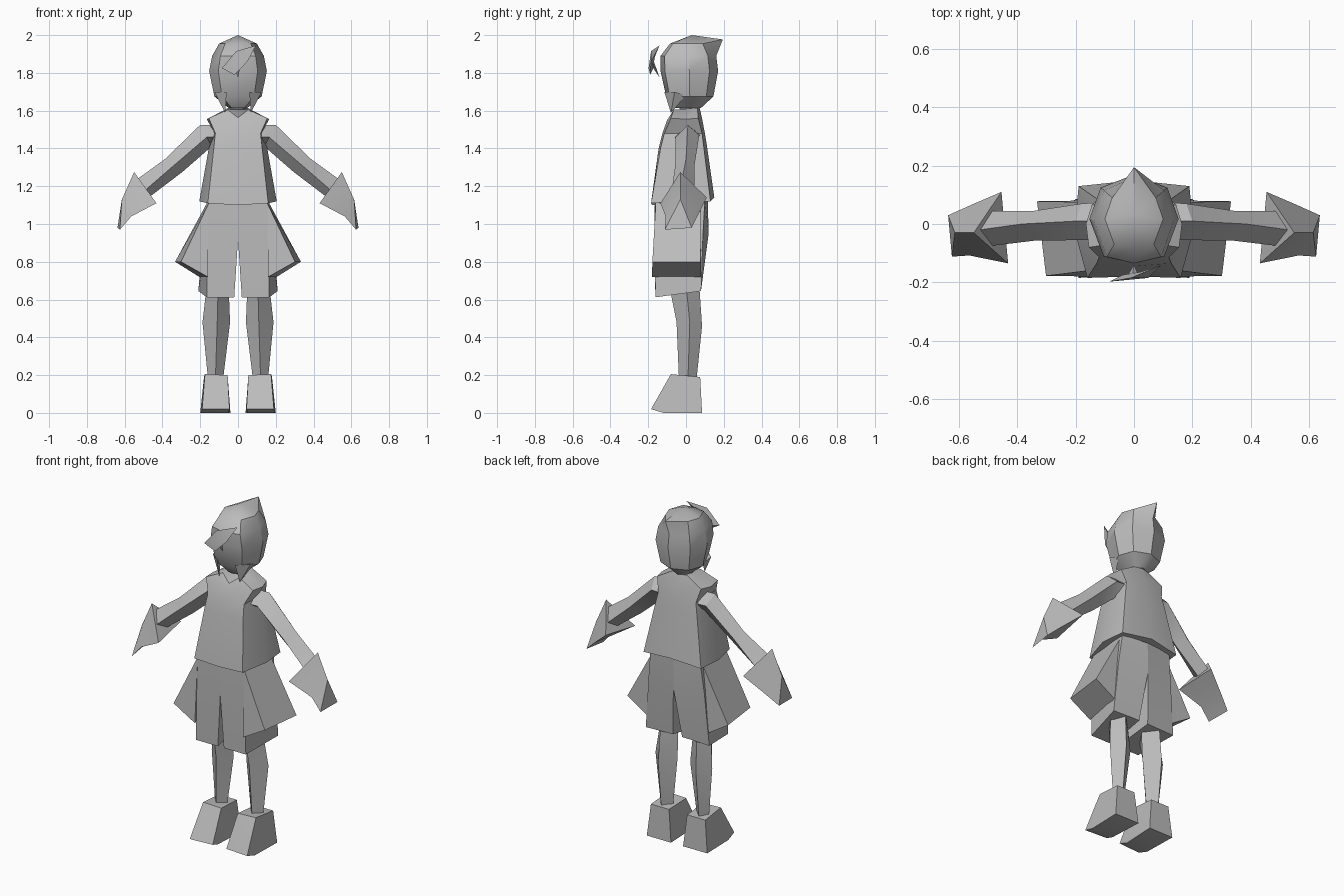
import bpy, bmesh, math
from mathutils import Vector

mat = bpy.data.materials.new("plain_grey")
mat.diffuse_color = (0.5, 0.5, 0.5, 1)


def finish(name, bm, mirror=False, smooth=30):
    bmesh.ops.recalc_face_normals(bm, faces=bm.faces)
    me = bpy.data.meshes.new(name)
    bm.to_mesh(me)
    bm.free()
    me.materials.append(mat)
    ob = bpy.data.objects.new(name, me)
    bpy.context.collection.objects.link(ob)
    if mirror:
        m = ob.modifiers.new("Mirror", 'MIRROR')
        m.use_mirror_merge = False
    bpy.ops.object.select_all(action='DESELECT')
    ob.select_set(True)
    bpy.context.view_layer.objects.active = ob
    bpy.ops.object.shade_smooth_by_angle(angle=math.radians(smooth))
    return ob


def loft(name, rings, mirror=False, smooth=30):
    """Skin equal-length rings; a one-point ring makes a tip."""
    bm = bmesh.new()
    vs = [[bm.verts.new(p) for p in r] for r in rings]
    n = max(len(r) for r in vs)
    for a, b in zip(vs, vs[1:]):
        for i in range(n):
            j = (i + 1) % n
            if len(b) == 1:
                bm.faces.new((a[i], a[j], b[0]))
            else:
                bm.faces.new((a[i], a[j], b[j], b[i]))
    for r in (vs[0], vs[-1]):
        if len(r) > 2:
            bm.faces.new(r)
    return finish(name, bm, mirror, smooth)


def whole(half):
    """Complete a ring from its +x half, front centre to back centre."""
    return half + [(-x, y, z) for x, y, z in reversed(half) if x > 0]


# Head: front, cheek, side, rear and back points on each level
def head_ring(z, w, front, back, tip=None):
    mid = (front + back) / 2
    return whole([(0, front, z), (w * .68, front * .85 + mid * .15, z), (w, mid, z),
                  (w * .75, back * .7 + mid * .3, z), tip or (0, back, z)])

loft("head", [head_ring(1.615, .05, -.06, .08), head_ring(1.675, .125, -.105, .145),
              head_ring(1.81, .153, -.135, .17), head_ring(1.89, .137, -.135, .16),
              head_ring(1.955, .1, -.085, .12, (0, .195, 1.977)), [(0, .03, 2.0)]], smooth=35)

# Pointed hair locks beside the face
loft("side_lock", [[(.06, -.115, 1.70), (.125, -.06, 1.70), (.11, .0, 1.68)],
                   [(.068, -.08, 1.588)]], True)

# Curled fringe in front of the forehead
loft("fringe", [[(.095, -.14, 1.945)],
                [(-.01, -.185, 1.915), (.05, -.185, 1.86), (.02, -.165, 1.885)],
                [(-.085, -.198, 1.825), (-.02, -.19, 1.79), (-.04, -.175, 1.82)]][::-1])
loft("fringe_tip", [[(-.03, -.19, 1.85), (.02, -.185, 1.87), (-.005, -.17, 1.86)],
                    [(0, -.14, 1.775)]])

# Neck
loft("neck", [[(.05 * math.cos(a * math.pi / 3), .01 + .05 * math.sin(a * math.pi / 3), z)
               for a in range(6)] for z in (1.52, 1.65)])

# Flared jacket with a V neckline
loft("jacket", [
    whole([(0, -.18, 1.10), (.16, -.185, 1.11), (.205, -.02, 1.12), (.19, .13, 1.12), (0, .15, 1.14)]),
    whole([(0, -.145, 1.40), (.128, -.135, 1.40), (.155, .0, 1.40), (.14, .095, 1.40), (0, .11, 1.42)]),
    whole([(0, -.125, 1.48), (.12, -.115, 1.48), (.125, .0, 1.48), (.125, .085, 1.48), (0, .10, 1.48)]),
    whole([(0, -.10, 1.55), (.155, -.08, 1.56), (.165, .0, 1.555), (.145, .065, 1.56), (0, .085, 1.56)]),
    whole([(0, -.085, 1.563), (.055, -.065, 1.605), (.06, .0, 1.61), (.05, .06, 1.615), (0, .072, 1.615)])])

# Arms: top, front, bottom, back
loft("arm", [
    [(.10, .01, 1.525), (.10, -.06, 1.46), (.10, .02, 1.40), (.10, .075, 1.47)],
    [(.20, .01, 1.525), (.165, -.055, 1.46), (.14, .02, 1.41), (.18, .07, 1.47)],
    [(.385, .0, 1.345), (.34, -.057, 1.31), (.295, .0, 1.275), (.345, .045, 1.31)],
    [(.53, -.02, 1.24), (.49, -.075, 1.18), (.46, -.01, 1.15), (.49, .045, 1.18)]], True)

# Wide cuffs tapering into simple hands
loft("hand", [
    [(.55, -.03, 1.275), (.432, -.135, 1.11), (.455, .11, 1.14)],
    [(.583, -.03, 1.20), (.565, -.108, 1.04), (.56, .065, 1.05)],
    [(.615, -.03, 1.13), (.625, -.112, .97), (.638, .03, .98)]], True)

# Shorts, one leg per side, meeting at the centre above the split
loft("shorts", [
    [(0, -.165, 1.13), (.155, -.16, 1.13), (.165, .10, 1.13), (0, .115, 1.13)],
    [(0, -.168, .92), (.162, -.165, .92), (.185, .09, .95), (0, .12, .95)],
    [(.02, -.162, .612), (.165, -.162, .612), (.21, .08, .645), (.03, .08, .65)]], True)

# Flared hip panels
loft("hip_panel", [
    [(.155, -.16, 1.11), (.302, -.178, .80), (.16, -.18, .72)],
    [(.165, .075, 1.11), (.333, .078, .80), (.205, .08, .72)]], True)

# Legs: front, outer, back, inner
loft("leg", [
    [(.105, -.09, .68), (.165, .0, .68), (.12, .07, .68), (.05, .0, .68)],
    [(.11, -.05, .48), (.188, .02, .48), (.125, .085, .46), (.042, .02, .48)],
    [(.12, -.037, .17), (.158, .01, .17), (.125, .055, .17), (.08, .01, .17)]], True)

# Shoes: sloping from ankle cuff to toe
shoe = bmesh.new()
for p in [(.055, -.08, .20), (.175, -.08, .205), (.18, .075, .19), (.06, .075, .19),
          (.045, -.175, .02), (.19, -.185, .02), (.05, -.12, 0), (.195, -.12, 0),
          (.2, .085, 0), (.04, .085, 0)]:
    shoe.verts.new(p)
bmesh.ops.convex_hull(shoe, input=shoe.verts)
finish("shoe", shoe, True)
